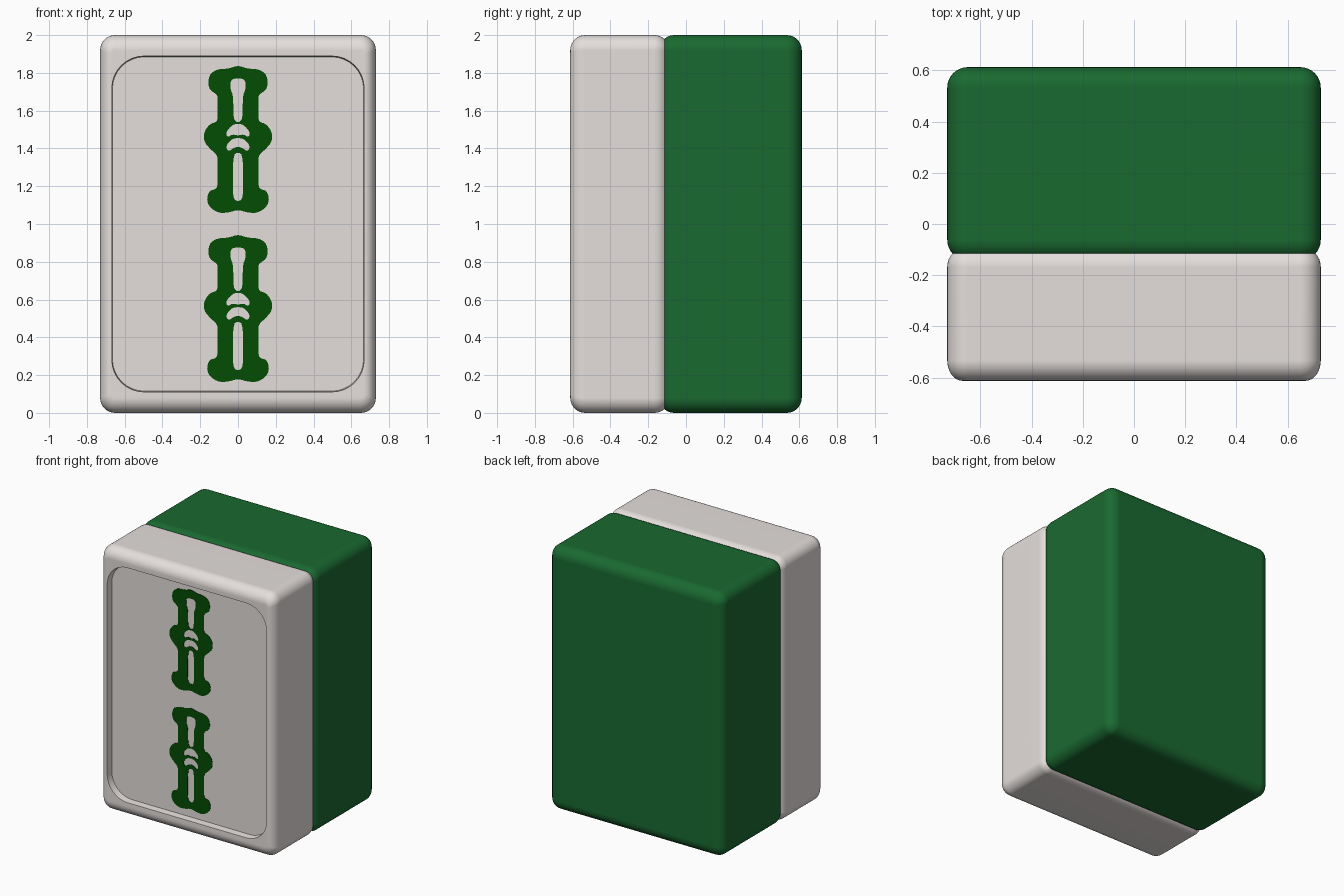
import bpy, bmesh, math

if "Cube" in bpy.data.objects:
    bpy.data.objects.remove(bpy.data.objects["Cube"])

def material(name, rgb):
    m = bpy.data.materials.new(name)
    m.diffuse_color = (*rgb, 1)
    m.use_nodes = True
    m.node_tree.nodes["Principled BSDF"].inputs["Base Color"].default_value = m.diffuse_color
    return m

ivory = material("ivory", (0.78, 0.735, 0.715))
back_green = material("back green", (0.010, 0.142, 0.030))
ink_green = material("ink green", (0.001, 0.072, 0.001))

HW, HH = 0.73, 1.0   # half width and half height of the tile
FLOOR = -0.561       # depth of the recessed face

def ring(bm, hw, hh, r, y, n=8):
    """Rounded rectangle loop in the xz plane."""
    vs = []
    for k, (sx, sz) in enumerate([(1, 1), (-1, 1), (-1, -1), (1, -1)]):
        for i in range(n + 1):
            a = math.pi / 2 * (k + i / n)
            vs.append(bm.verts.new((sx * (hw - r) + r * math.cos(a), y,
                                    1 + sz * (hh - r) + r * math.sin(a))))
    return vs

def loft(name, sections, mat):
    bm = bmesh.new()
    rings = [ring(bm, *s) for s in sections]
    for a, b in zip(rings, rings[1:]):
        for i in range(len(a)):
            j = (i + 1) % len(a)
            bm.faces.new((a[i], a[j], b[j], b[i])).smooth = True
    bm.faces.new(rings[0])
    bm.faces.new(rings[-1])
    bmesh.ops.recalc_face_normals(bm, faces=bm.faces)
    for e in bm.edges:
        e.smooth = e.calc_face_angle(0) < 0.6
    me = bpy.data.meshes.new(name)
    bm.to_mesh(me)
    bm.free()
    me.materials.append(mat)
    ob = bpy.data.objects.new(name, me)
    bpy.context.collection.objects.link(ob)
    w = ob.modifiers.new("normals", 'WEIGHTED_NORMAL')
    w.keep_sharp = True
    return ob

def round_edge(y0, y1, dx, dz, r0, r1, n=8):
    """Quarter-round sections from the inset rim at y0 to full size at y1."""
    out = []
    for i in range(n + 1):
        a = math.pi / 2 * i / n
        s = math.sin(a)
        out.append((HW - dx * (1 - s), HH - dz * (1 - s),
                    r0 + (r1 - r0) * s, y0 + (y1 - y0) * (1 - math.cos(a))))
    return out

# Ivory front half: recessed face with rounded corners, rounded rim and back
front = [(0.665, 0.885, 0.17, FLOOR), (0.668, 0.889, 0.17, -0.612)]
front += round_edge(-0.613, -0.533, 0.06, 0.08, 0.02, 0.08)
front += round_edge(-0.088, -0.168, 0.08, 0.08, 0.004, 0.08)[::-1]
loft("ivory_front", front, ivory)

# Green back half, overlapping the ivory so the seam is a shallow groove
back = round_edge(-0.142, -0.062, 0.08, 0.08, 0.004, 0.08)
back += round_edge(0.613, 0.533, 0.08, 0.08, 0.004, 0.08)[::-1]
loft("green_back", back, back_green)

def mirrored(half):
    """Close a right-hand half outline across x = 0."""
    return half + [(-x, z) for x, z in reversed(half) if x > 0]

def soften(pts, rounds=2):
    for _ in range(rounds):
        out = []
        for (ax, az), (bx, bz) in zip(pts, pts[1:] + pts[:1]):
            out += [(ax * .75 + bx * .25, az * .75 + bz * .25),
                    (ax * .25 + bx * .75, az * .25 + bz * .75)]
        pts = out
    return pts

# Bamboo stalk: outline and its cut-out windows
outline = [(0, 1.84), (0.05, 1.822), (0.11, 1.82), (0.155, 1.79), (0.158, 1.715),
           (0.11, 1.685), (0.108, 1.66), (0.108, 1.565), (0.112, 1.54),
           (0.15, 1.53), (0.181, 1.485), (0.18, 1.435), (0.145, 1.395),
           (0.11, 1.365), (0.108, 1.33), (0.108, 1.22), (0.112, 1.185), (0.158, 1.175),
           (0.166, 1.105), (0.11, 1.058), (0.05, 1.06), (0, 1.076)]
windows = [
    [(0, 1.772), (0.04, 1.765), (0.04, 1.71), (0.025, 1.68), (0.025, 1.56), (0.008, 1.54), (0, 1.54)],
    [(0, 1.532), (0.03, 1.525), (0.066, 1.485), (0.055, 1.458), (0.03, 1.475), (0, 1.468)],
    [(0, 1.456), (0.035, 1.45), (0.066, 1.41), (0.05, 1.383), (0.025, 1.402), (0, 1.41)],
    [(0, 1.38), (0.027, 1.365), (0.028, 1.15), (0.015, 1.125), (0, 1.122)],
]

def stalk(name, dz):
    cu = bpy.data.curves.new(name, 'CURVE')
    cu.dimensions = '2D'
    cu.fill_mode = 'BOTH'
    cu.extrude = 0.002
    for half in [outline] + windows:
        pts = soften(mirrored(half))
        sp = cu.splines.new('POLY')
        sp.points.add(len(pts) - 1)
        for p, (x, z) in zip(sp.points, pts):
            p.co = (x, z, 0, 1)
        sp.use_cyclic_u = True
    cu.materials.append(ink_green)
    ob = bpy.data.objects.new(name, cu)
    bpy.context.collection.objects.link(ob)
    ob.rotation_euler.x = math.pi / 2
    ob.location = (0, FLOOR - 0.001, dz)
    bpy.ops.object.select_all(action='DESELECT')
    ob.select_set(True)
    bpy.context.view_layer.objects.active = ob
    bpy.ops.object.convert(target='MESH')

stalk("upper_stalk", 0)
stalk("lower_stalk", -0.895)
